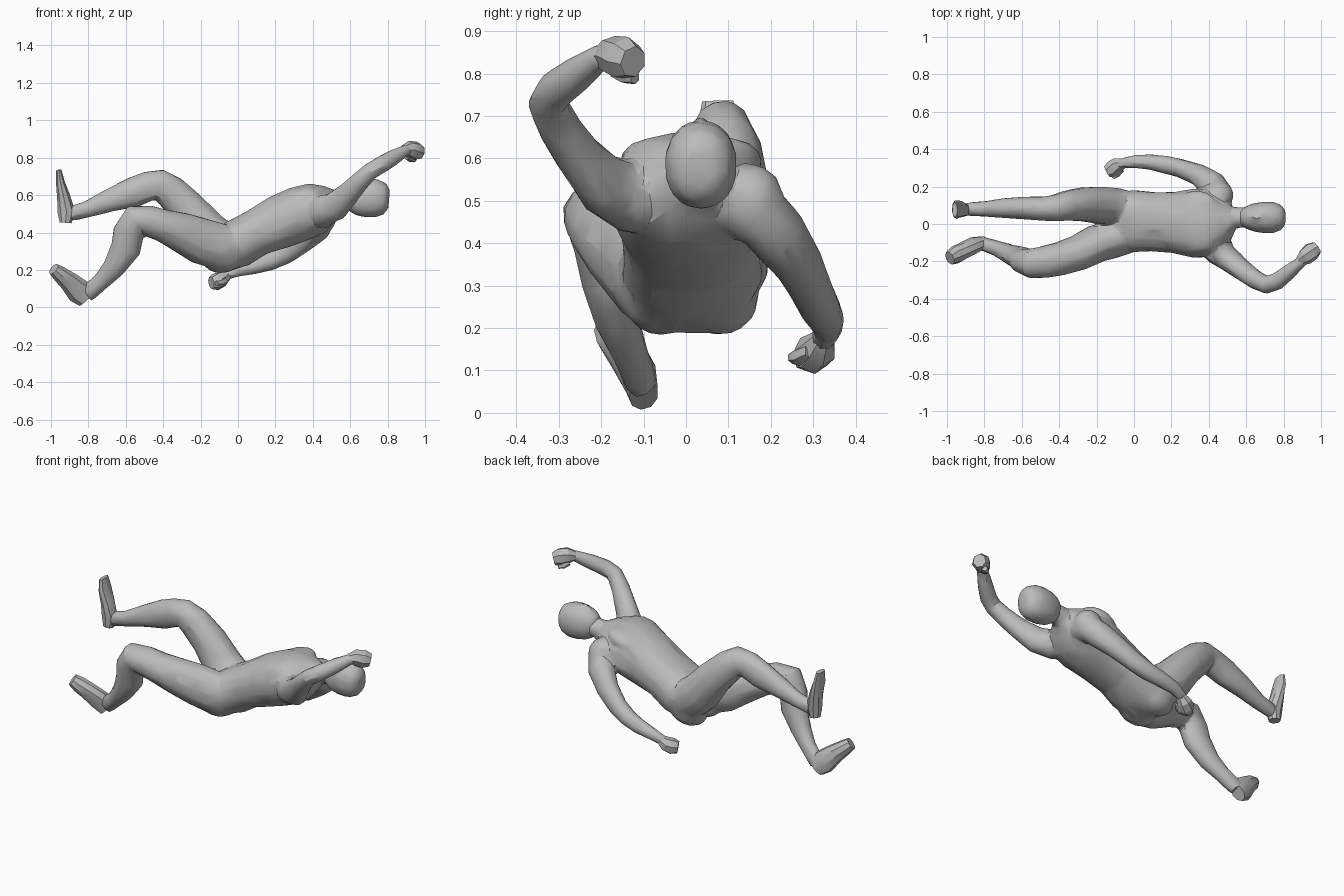
import bpy, bmesh, math
from mathutils import Vector, Matrix

if "Cube" in bpy.data.objects:
    bpy.data.objects.remove(bpy.data.objects["Cube"], do_unlink=True)

grey = bpy.data.materials.new("plain grey")
grey.use_nodes = True
COLOUR = (0.5, 0.5, 0.5, 1)
grey.diffuse_color = COLOUR
grey.node_tree.nodes["Principled BSDF"].inputs["Base Color"].default_value = COLOUR


def activate(ob):
    bpy.ops.object.select_all(action='DESELECT')
    ob.select_set(True)
    bpy.context.view_layer.objects.active = ob


def finish(name, bm, angle=30):
    bmesh.ops.recalc_face_normals(bm, faces=bm.faces)
    mesh = bpy.data.meshes.new(name)
    bm.to_mesh(mesh)
    bm.free()
    mesh.materials.append(grey)
    ob = bpy.data.objects.new(name, mesh)
    bpy.context.collection.objects.link(ob)
    activate(ob)
    bpy.ops.object.shade_smooth_by_angle(angle=math.radians(angle))
    return ob


def loft(name, stations, sides=12, power=1.0, angle=30):
    """Tube through stations (x, y, z, sideways radius, thickness radius)."""
    bm = bmesh.new()
    pts = [Vector(s[:3]) for s in stations]
    rings = []
    for i, s in enumerate(stations):
        t = (pts[min(i + 1, len(pts) - 1)] - pts[max(i - 1, 0)]).normalized()
        side = Vector((0, 1, 0))
        side = (side - t * side.dot(t)).normalized()
        up = t.cross(side)
        ring = []
        for k in range(sides):
            a = 2 * math.pi * (k + 0.5) / sides
            c, d = math.cos(a), math.sin(a)
            c = math.copysign(abs(c) ** power, c)
            d = math.copysign(abs(d) ** power, d)
            ring.append(bm.verts.new(pts[i] + side * c * s[3] + up * d * s[4]))
        rings.append(ring)
    for a, b in zip(rings, rings[1:]):
        for k in range(sides):
            n = (k + 1) % sides
            bm.faces.new((a[k], a[n], b[n], b[k]))
    bm.faces.new(rings[0])
    bm.faces.new(rings[-1])
    return finish(name, bm, angle)


def blob(name, centre, radii, tilt=0.0):
    """Ellipsoid pitched about the y axis."""
    bm = bmesh.new()
    bmesh.ops.create_icosphere(bm, subdivisions=3, radius=1)
    m = Matrix.Translation(centre) @ Matrix.Rotation(tilt, 4, 'Y') @ Matrix.Diagonal((*radii, 1))
    bmesh.ops.transform(bm, matrix=m, verts=bm.verts)
    return finish(name, bm)


def blend(name, parts, ratio):
    """Fuse overlapping parts into one faceted skin."""
    activate(parts[0])
    for p in parts:
        p.select_set(True)
    bpy.ops.object.join()
    ob = bpy.context.view_layer.objects.active
    ob.name = ob.data.name = name
    fuse = ob.modifiers.new("fuse", 'REMESH')
    fuse.mode = 'VOXEL'
    fuse.voxel_size = 0.009
    soften = ob.modifiers.new("soften", 'SMOOTH')
    soften.factor = 0.5
    soften.iterations = 8
    facet = ob.modifiers.new("facet", 'DECIMATE')
    facet.ratio = ratio
    for m in ("fuse", "soften", "facet"):
        bpy.ops.object.modifier_apply(modifier=m)
    bpy.ops.object.shade_smooth_by_angle(angle=math.radians(28))


# Torso, neck and their muscles
body = [
    loft("torso", [
        (-.17, .01, .268, .09, .06), (-.11, .01, .29, .14, .114),
        (0, .015, .342, .168, .132), (.10, .012, .40, .16, .127),
        (.22, .008, .455, .165, .146), (.33, .004, .50, .188, .15),
        (.42, .008, .53, .18, .14), (.49, .025, .555, .115, .097),
        (.53, .03, .565, .065, .065)], sides=16, power=.88),
    loft("neck", [(.44, .03, .54, .085, .09), (.51, .033, .56, .062, .066),
                  (.57, .035, .575, .055, .058), (.64, .035, .58, .055, .06)])]
for s in (-1, 1):
    body.append(blob("chest_muscle", (.335, .012 + s * .078, .592), (.115, .09, .05), -.3))
    body.append(blob("buttock", (-.07, .01 + s * .07, .272), (.12, .09, .085), -.3))
    body.append(blob("shoulder_muscle", (.452, .012 + s * .142, .505), (.08, .075, .082), -.3))

# Right leg: knee bent, heel on the ground
body.append(loft("right_leg", [
    (-.02, -.07, .31, .085, .10), (-.10, -.08, .325, .102, .127),
    (-.20, -.105, .355, .102, .127), (-.30, -.155, .40, .096, .11),
    (-.40, -.187, .437, .092, .09), (-.48, -.203, .463, .088, .085),
    (-.55, -.21, .472, .082, .082), (-.585, -.20, .40, .068, .086),
    (-.60, -.185, .315, .064, .084), (-.665, -.16, .21, .053, .061),
    (-.735, -.13, .135, .042, .047), (-.81, -.105, .07, .038, .05)]))

# Left leg: thigh raised, shin level
body.append(loft("left_leg", [
    (-.03, .09, .31, .085, .10), (-.10, .095, .35, .10, .12),
    (-.176, .10, .414, .102, .117), (-.266, .105, .525, .094, .102),
    (-.36, .098, .617, .082, .093), (-.42, .085, .657, .074, .085),
    (-.48, .082, .647, .067, .082), (-.56, .085, .615, .064, .084),
    (-.69, .085, .57, .055, .063), (-.81, .08, .522, .041, .045),
    (-.90, .08, .50, .036, .042)]))

# Right arm: reaching past the head, elbow bent
body.append(loft("right_arm", [
    (.38, -.09, .51, .06, .07), (.45, -.145, .515, .078, .086),
    (.52, -.198, .54, .064, .08), (.59, -.255, .608, .055, .063),
    (.65, -.298, .672, .051, .053), (.71, -.326, .73, .048, .046),
    (.765, -.307, .762, .047, .047), (.83, -.255, .80, .041, .043),
    (.89, -.205, .837, .031, .032), (.92, -.175, .845, .032, .032)]))

# Left arm: hanging beside the hip
body.append(loft("left_arm", [
    (.455, .09, .51, .08, .07), (.455, .16, .48, .08, .075),
    (.42, .212, .425, .072, .078), (.34, .265, .352, .058, .067),
    (.25, .298, .285, .05, .058), (.17, .317, .245, .049, .05),
    (.08, .332, .218, .042, .044), (0, .334, .20, .036, .036),
    (-.06, .325, .175, .029, .03), (-.09, .31, .157, .028, .03)]))
blend("body", body, 0.03)

# Head, face upward, crown toward +x
blend("head", [
    loft("skull", [(.565, .035, .60, .035, .045), (.597, .035, .597, .06, .078),
                   (.64, .035, .589, .077, .098), (.69, .035, .586, .085, .106),
                   (.74, .035, .583, .086, .103), (.785, .035, .58, .07, .085),
                   (.808, .035, .578, .04, .05)], sides=14, power=.92),
    loft("nose", [(.635, .035, .668, .018, .022), (.655, .035, .68, .016, .024),
                  (.715, .035, .67, .01, .014)], sides=8)], 0.07)

# Feet
loft("right_foot", [
    (-.81, -.10, .043, .036, .052), (-.85, -.11, .086, .042, .07),
    (-.908, -.142, .142, .046, .054), (-.955, -.165, .18, .049, .044),
    (-.985, -.182, .205, .038, .034)], sides=9)
loft("left_foot", [
    (-.922, .075, .452, .032, .032), (-.917, .075, .51, .038, .048),
    (-.932, .08, .59, .045, .036), (-.95, .078, .67, .052, .024),
    (-.958, .076, .735, .038, .014)], sides=9)

# Clenched hands
loft("right_fist", [
    (.885, -.20, .84, .028, .028), (.915, -.175, .844, .046, .046),
    (.95, -.145, .836, .05, .052), (.978, -.125, .828, .036, .038)], sides=7, angle=25)
loft("right_thumb", [(.905, -.165, .81, .022, .02), (.925, -.14, .795, .022, .02),
                     (.945, -.12, .79, .015, .015)], sides=6)
loft("left_fist", [
    (-.055, .325, .175, .027, .026), (-.085, .315, .152, .043, .043),
    (-.115, .295, .137, .047, .047), (-.143, .28, .132, .034, .035)], sides=7, angle=25)
loft("left_thumb", [(-.07, .295, .142, .022, .02), (-.095, .268, .132, .022, .022),
                    (-.115, .25, .13, .014, .014)], sides=6)
